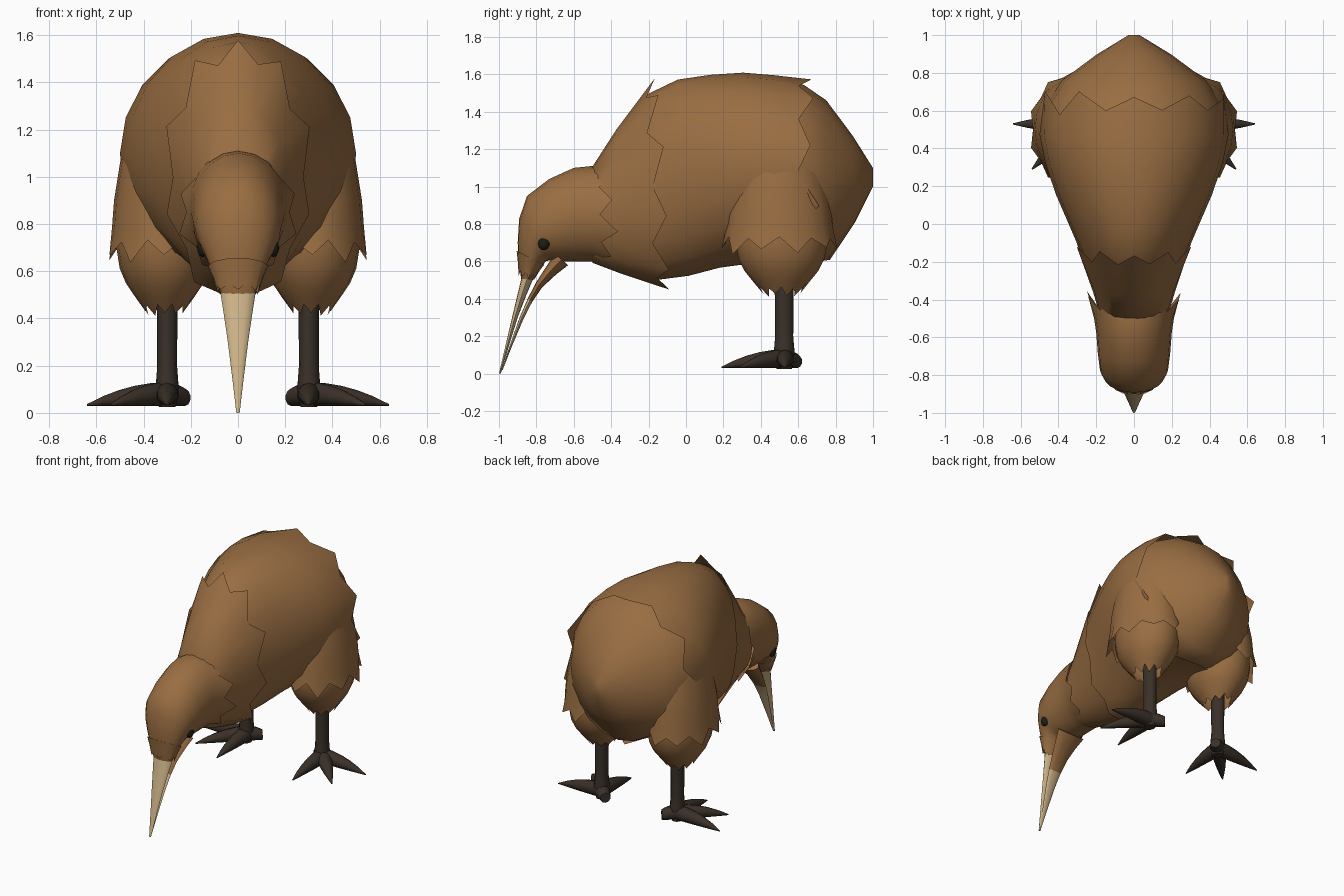
import bpy, bmesh, math, random
from mathutils import Vector

random.seed(4)
cube = bpy.data.objects.get("Cube")
if cube:
    bpy.data.objects.remove(cube, do_unlink=True)


def material(name, red, green, blue):
    mat = bpy.data.materials.new(name)
    mat.use_nodes = True
    color = (red, green, blue, 1)
    mat.diffuse_color = color
    bsdf = next(n for n in mat.node_tree.nodes if n.type == 'BSDF_PRINCIPLED')
    bsdf.inputs["Base Color"].default_value = color
    return mat


BROWN = material("feather_brown", .32, .155, .055)
HORN = material("beak_tan", .62, .46, .25)
DARK = material("leg_dark", .042, .03, .021)
BLACK = material("eye_black", .013, .013, .007)


def finish(name, bm, materials, mirror=False):
    """Turn a bmesh into a smooth object, mirrored to the other side if asked."""
    bmesh.ops.recalc_face_normals(bm, faces=bm.faces[:])
    mesh = bpy.data.meshes.new(name)
    bm.to_mesh(mesh)
    bm.free()
    for mat in materials:
        mesh.materials.append(mat)
    obj = bpy.data.objects.new(name, mesh)
    bpy.context.collection.objects.link(obj)
    bpy.ops.object.select_all(action='DESELECT')
    obj.select_set(True)
    bpy.context.view_layer.objects.active = obj
    bpy.ops.object.shade_smooth_by_angle(angle=math.radians(50))
    if mirror:
        modifier = obj.modifiers.new("mirror", 'MIRROR')
        modifier.use_mirror_merge = False
    return obj


def loft(bm, rings, segments=20, jag=0):
    """Skin rings of (centre, across, up); jag cuts the last ring into feather tips."""
    loops = []
    for centre, across, up in rings:
        angles = [math.tau * i / segments for i in range(segments)]
        loops.append([centre + across * math.sin(a) + up * math.cos(a) for a in angles])
    if jag:
        centre = rings[-1][0]
        for i, point in enumerate(loops[-1]):
            along = (point - loops[-2][i]).normalized()
            outward = (point - centre).normalized()
            if i % 2 == 0:
                tip = along * random.uniform(.6, 1.2) + outward * .3
                loops[-1][i] = point + tip * jag
            else:
                loops[-1][i] = point - along * jag * random.uniform(0, .4)
    verts = [[bm.verts.new(point) for point in loop] for loop in loops]
    for lower, upper in zip(verts, verts[1:]):
        for i in range(segments):
            bm.faces.new((lower[i - 1], lower[i], upper[i], upper[i - 1]))
    bm.faces.new(verts[0])
    if not jag:
        bm.faces.new(verts[-1])


def spline(rows, start=0, end=None):
    """Sample a smooth curve through the rows, two to three steps per row."""
    last = len(rows) - 1
    end = last if end is None else end
    steps = max(2, math.ceil(abs(end - start) * 2))
    samples = []
    for k in range(steps + 1):
        t = start + (end - start) * k / steps
        i = min(int(t), last - 1)
        f = t - i
        before, after = rows[max(i - 1, 0)], rows[min(i + 2, last)]
        samples.append([
            b + f / 2 * (c - a + f * (2 * a - 5 * b + 4 * c - d + f * (3 * (b - c) + d - a)))
            for a, b, c, d in zip(before, rows[i], rows[i + 1], after)])
    return samples


def outline(rows, start=0, end=None, grow=1):
    """Rings from rows of top y, top z, bottom y, bottom z, half width."""
    rings = []
    for top_y, top_z, low_y, low_z, width in spline(rows, start, end):
        top, low = Vector((0, top_y, top_z)), Vector((0, low_y, low_z))
        across = Vector((width, 0, 0))
        rings.append(((top + low) / 2, across * grow, (top - low) / 2 * grow))
    return rings


def column(x, y, rows, depth):
    """Level rings from rows of height and half width."""
    return [(Vector((x, y, z)), Vector((width, 0, 0)), Vector((0, width * depth, 0)))
            for z, width in spline(rows)]


def part(name, rings, mat, mirror=False, **options):
    bm = bmesh.new()
    loft(bm, rings, **options)
    return finish(name, bm, [mat], mirror)


# Torso: one outline shared by the overlapping rump, body and neck plumage
TORSO = ((-.5, 1.1, -.5, .6, .17), (-.2, 1.5, -.15, .5, .27), (.15, 1.6, .2, .57, .42),
         (.5, 1.59, .5, .6, .5), (.75, 1.47, .77, .6, .39), (1, 1.1, 1, 1, .03))
part("rump", outline(TORSO, start=3, grow=.98), BROWN)
part("body", outline(TORSO, end=3.4), BROWN, jag=.09)
part("neck", outline(TORSO, end=1, grow=1.03), BROWN, jag=.07)

# Head, from the beak root back to the feather collar, and a tuft at the beak
HEAD = ((-.88, .5, -.82, .5, .07), (-.9, .7, -.75, .6, .13), (-.85, .95, -.7, .6, .18),
        (-.6, 1.1, -.55, .6, .2), (-.45, 1.1, -.45, .6, .22))
part("head", outline(HEAD), BROWN, jag=.08)
part("beak_tuft", outline(HEAD, start=.8, end=.3, grow=1.08), BROWN, segments=14, jag=.03)

# Beak halves, slightly open; the lower one is feathered near the throat
UPPER = ((-.88, .51, -.82, .5, .074), (-.93, .3, -.9, .3, .043), (-1, 0, -.99, 0, .007))
LOWER = ((-.7, .64, -.63, .58, .11), (-.8, .49, -.77, .46, .065),
         (-.89, .3, -.87, .29, .038), (-.985, .02, -.98, .02, .006))
part("upper_beak", outline(UPPER), HORN, segments=12)
bm = bmesh.new()
loft(bm, outline(LOWER), segments=12)
for face in bm.faces:
    face.material_index = int(face.calc_center_median().z < .42)
finish("lower_beak", bm, [BROWN, HORN])

# Eyes
bm = bmesh.new()
bmesh.ops.create_uvsphere(bm, u_segments=14, v_segments=8, radius=.04)
bmesh.ops.scale(bm, vec=(.6, .8, 1), verts=bm.verts)
bmesh.ops.translate(bm, vec=(.15, -.76, .7), verts=bm.verts)
finish("eyes", bm, [BLACK], mirror=True)

# Thighs: a lower feather cuff under an upper shell
CUFF = ((1, .18), (.7, .205), (.55, .165), (.45, .09))
SHELL = ((1.2, .16), (.9, .21), (.72, .22))
part("thigh_cuffs", column(.31, .51, CUFF, depth=1.2), BROWN, mirror=True, jag=.045)
part("thigh_shells", column(.315, .5, SHELL, depth=1.3), BROWN, mirror=True, jag=.07)

# Shanks
SHANK = ((.5, .045), (.2, .042), (.1, .05), (.025, .035))
part("shanks", column(.3, .525, SHANK, depth=1.15), DARK, mirror=True, segments=12)


# Feet: three tapering clawed toes around the outward diagonal and a blunt hind toe
def toe(bm, degrees, length, taper):
    angle = math.radians(degrees)
    forward = Vector((math.cos(angle), math.sin(angle), 0))
    side, up = Vector((-forward.y, forward.x, 0)), Vector((0, 0, 1))
    ankle = Vector((.3, .53, .03))
    rings = []
    for k in range(6):
        t = k / 5
        radius = .05 * (1 - taper * t * t)
        rings.append((ankle + forward * length * t + up * radius, side * radius, up * radius))
    loft(bm, rings, segments=10)


bm = bmesh.new()
for degrees in (0, -45, -90):
    toe(bm, degrees, length=.34, taper=.93)
toe(bm, degrees=140, length=.1, taper=.3)
finish("toes", bm, [DARK], mirror=True)
